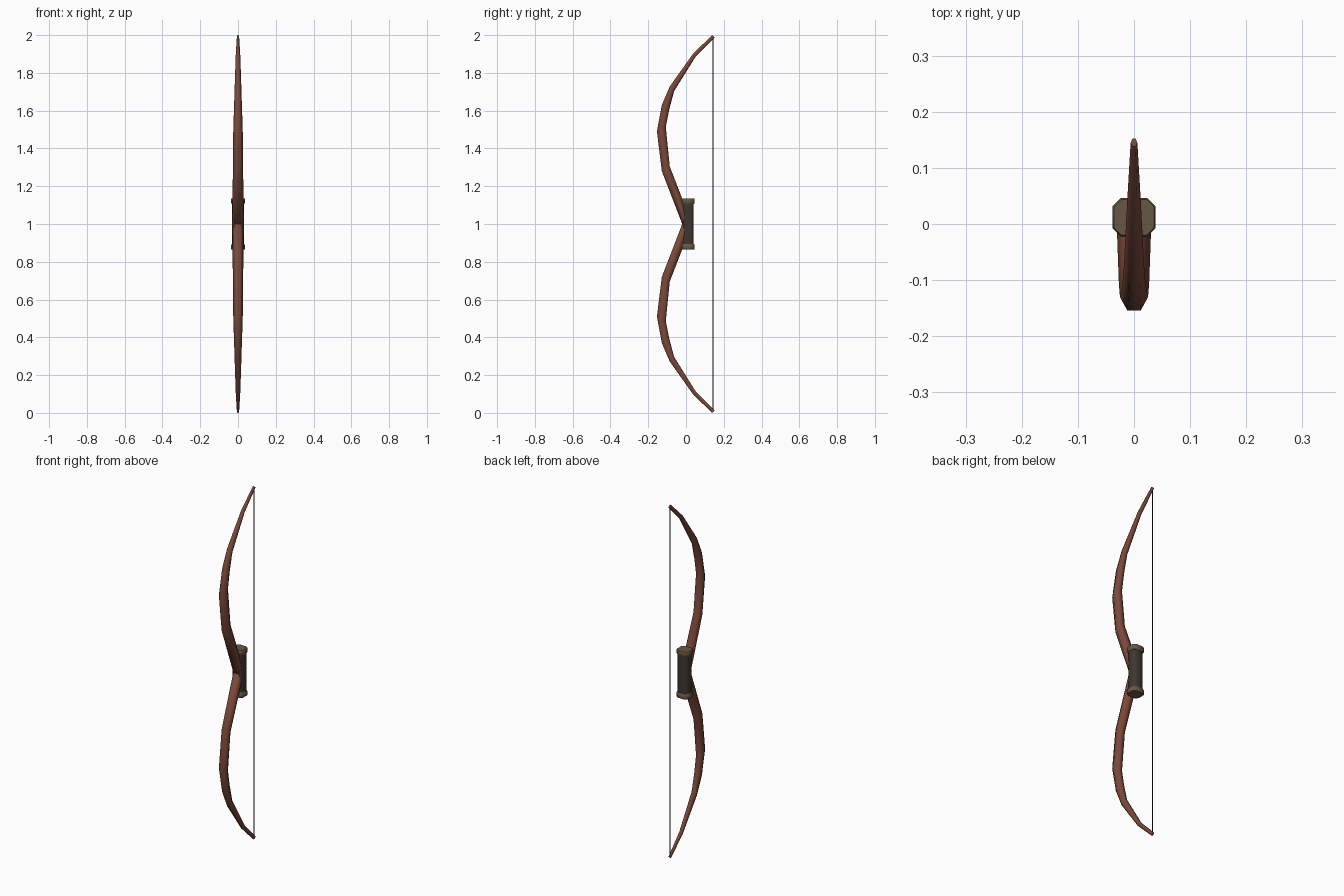
import bpy, bmesh, math
from mathutils import Vector

if "Cube" in bpy.data.objects:
    bpy.data.objects.remove(bpy.data.objects["Cube"])


def material(name, rgb):
    m = bpy.data.materials.new(name)
    m.diffuse_color = (*rgb, 1)
    m.use_nodes = True
    m.node_tree.nodes["Principled BSDF"].inputs["Base Color"].default_value = m.diffuse_color
    return m


WOOD = material("red brown wood", (0.195, 0.066, 0.041))
LEATHER = material("dark leather", (0.05, 0.038, 0.028))
CAP = material("tan cap", (0.14, 0.095, 0.058))
STRING = material("black string", (0.012, 0.012, 0.012))


def loft(name, rings, mat, angle=35):
    """Skin a closed tube through rings of equal point count."""
    bm = bmesh.new()
    loops = [[bm.verts.new(p) for p in ring] for ring in rings]
    n = len(loops[0])
    for a, b in zip(loops, loops[1:]):
        for i in range(n):
            j = (i + 1) % n
            bm.faces.new((a[i], a[j], b[j], b[i]))
    bm.faces.new(loops[0])
    bm.faces.new(loops[-1])
    bmesh.ops.recalc_face_normals(bm, faces=bm.faces)
    mesh = bpy.data.meshes.new(name)
    bm.to_mesh(mesh)
    bm.free()
    mesh.materials.append(mat)
    obj = bpy.data.objects.new(name, mesh)
    bpy.context.collection.objects.link(obj)
    bpy.ops.object.select_all(action='DESELECT')
    obj.select_set(True)
    bpy.context.view_layer.objects.active = obj
    bpy.ops.object.shade_smooth_by_angle(angle=math.radians(angle))
    return obj


# Limb stations: front edge (y, z), back edge (y, z), half width
LIMB = [
    ((-0.020, 1.000), (0.032, 1.000), 0.031),
    ((-0.128, 1.280), (-0.086, 1.305), 0.027),
    ((-0.154, 1.490), (-0.107, 1.515), 0.025),
    ((-0.128, 1.630), (-0.089, 1.605), 0.021),
    ((-0.086, 1.728), (-0.063, 1.703), 0.018),
    ((0.036, 1.900), (0.051, 1.886), 0.012),
    ((0.138, 2.000), (0.152, 1.987), 0.006),
]

# Six-sided section: (across, front to back) as fractions
SECTION = [(-0.48, -1), (0.48, -1), (1, 0), (0.48, 1), (-0.48, 1), (-1, 0)]


def limb(name, flip):
    rings = []
    for f, b, w in LIMB:
        f, b = Vector((0, *f)), Vector((0, *b))
        mid, half = (f + b) / 2, (b - f) / 2
        pts = [mid + half * v + Vector((w * u, 0, 0)) for u, v in SECTION]
        rings.append([(p.x, p.y, 2 - p.z if flip else p.z) for p in pts])
    return loft(name, rings, WOOD, 75)


limb("upper_limb", False)
limb("lower_limb", True)


def grip_ring(z, s):
    """Chamfered rectangle outline of the grip."""
    x, y, c = 0.038 * s, 0.034 * s, 0.014 * s
    pts = [(x, y - c), (x - c, y), (c - x, y), (-x, y - c),
           (-x, c - y), (c - x, -y), (x - c, -y), (x, c - y)]
    return [(px, py + 0.012, z) for px, py in pts]


# Handle and its two end caps
loft("grip", [grip_ring(0.89, 0.84), grip_ring(1.11, 0.84)], LEATHER, 50)
for name, d in (("upper_cap", 1), ("lower_cap", -1)):
    loft(name, [grip_ring(1 + d * h, s) for h, s in
                ((0.105, 0.88), (0.115, 1.0), (0.130, 1.0), (0.134, 0.94))], CAP, 50)

# Bowstring
loft("bowstring", [[(0.002 * math.cos(k * math.pi / 3), 0.143 + 0.002 * math.sin(k * math.pi / 3), z)
                    for k in range(6)] for z in (0.008, 1.992)], STRING, 65)
